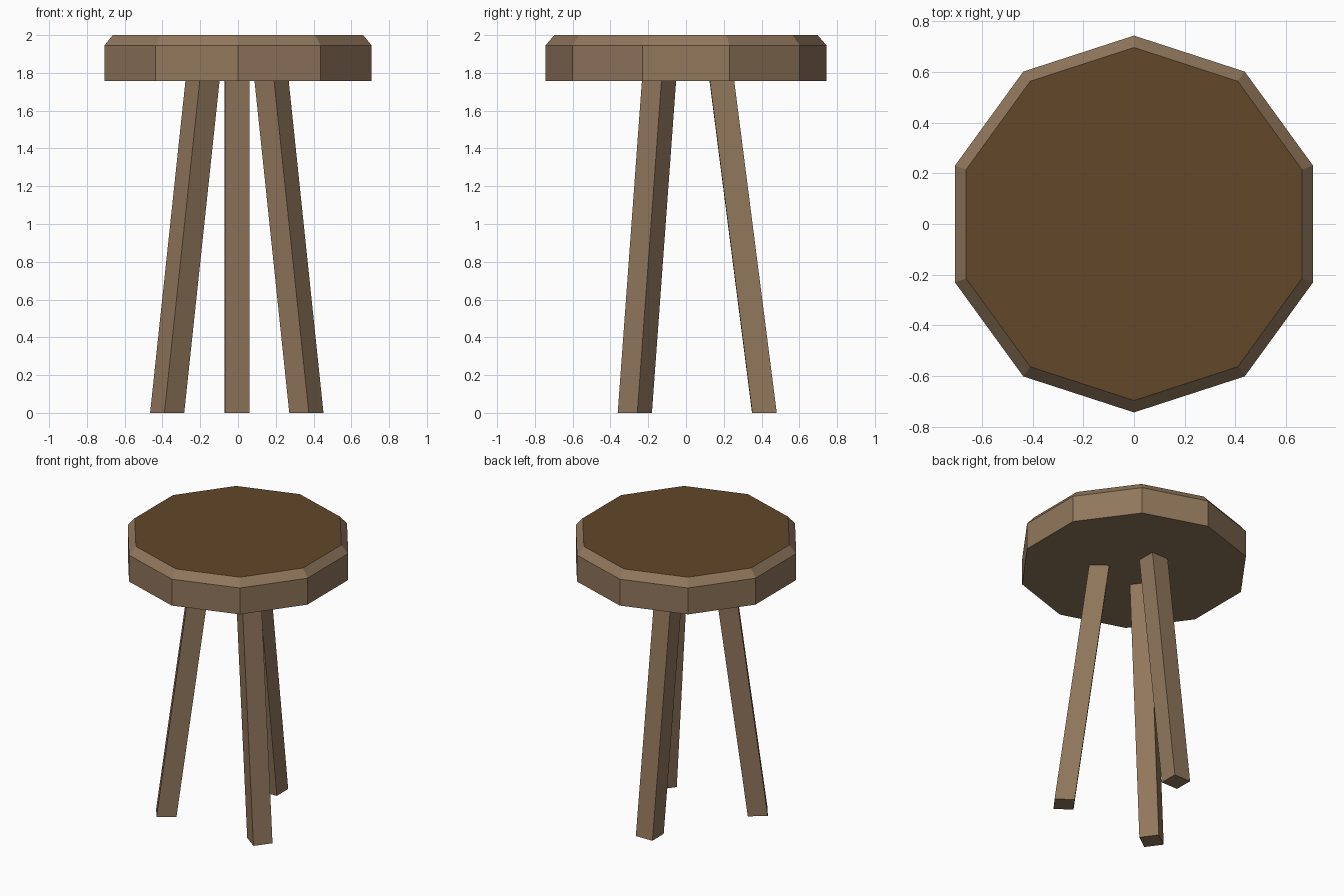
import bpy, bmesh
from math import atan2, cos, sin, pi
from mathutils import Vector

cube = bpy.data.objects.get("Cube")
if cube:
    bpy.data.objects.remove(cube, do_unlink=True)


def make_material(name, rgb):
    mat = bpy.data.materials.new(name)
    mat.use_nodes = True
    mat.diffuse_color = (*rgb, 1)
    mat.node_tree.nodes["Principled BSDF"].inputs["Base Color"].default_value = (*rgb, 1)
    return mat


wood = make_material("light_wood", (0.283, 0.184, 0.107))
dark_wood = make_material("dark_wood", (0.122, 0.065, 0.023))


def ring(bm, centre, radius, sides, start):
    """Add a level regular polygon of vertices."""
    return [bm.verts.new(Vector(centre) + radius * Vector((cos(a), sin(a), 0)))
            for a in (start + 2 * pi * i / sides for i in range(sides))]


def loft(name, sections, sides, start, materials):
    """Join stacked level polygons into a closed flat-faced solid."""
    bm = bmesh.new()
    rings = [ring(bm, centre, radius, sides, start) for centre, radius in sections]
    for low, high in zip(rings, rings[1:]):
        for i in range(sides):
            j = (i + 1) % sides
            bm.faces.new((low[i], low[j], high[j], high[i]))
    bm.faces.new(rings[0][::-1])
    top = bm.faces.new(rings[-1])
    top.material_index = len(materials) - 1
    mesh = bpy.data.meshes.new(name)
    bm.to_mesh(mesh)
    bm.free()
    for mat in materials:
        mesh.materials.append(mat)
    obj = bpy.data.objects.new(name, mesh)
    bpy.context.collection.objects.link(obj)
    return obj


# Ten-sided seat with a bevelled rim and a dark top
seat_bottom = 1.757
loft("seat", [((0, 0, seat_bottom), 0.744), ((0, 0, 1.945), 0.744), ((0, 0, 2.0), 0.697)],
     10, pi / 2, [wood, dark_wood])

# Three square splayed legs, each turned to face outward
leg_radius = 0.0915
legs = {
    "back_leg": ((-0.005, 0.415), (-0.005, 0.19)),
    "front_left_leg": ((0.362, -0.271), (0.178, -0.143)),
    "front_right_leg": ((-0.375, -0.271), (-0.188, -0.143)),
}
for name, (foot, head) in legs.items():
    outward = atan2(foot[1], foot[0])
    loft(name, [((*foot, 0), leg_radius), ((*head, seat_bottom), leg_radius)],
         4, outward + pi / 4, [wood])
